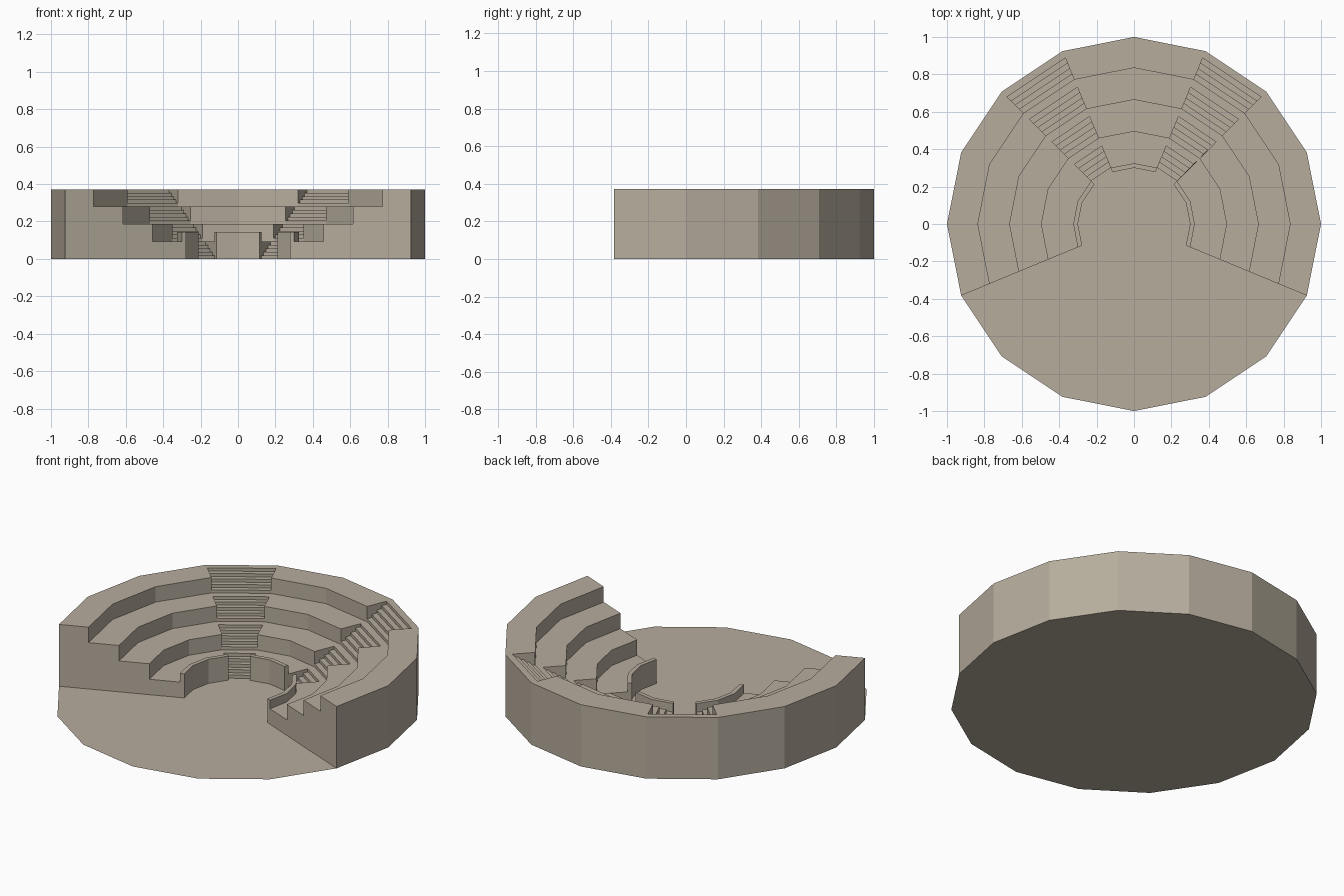
import bpy, bmesh, math

if "Cube" in bpy.data.objects:
    bpy.data.objects.remove(bpy.data.objects["Cube"])

STEP = 22.5            # the plan is a 16-sided polygon
RISE = 0.093           # height of one tier
INNER = [0.325, 0.495, 0.665, 0.835]   # front radius of each tier
WALL_IN, WALL_TOP = 0.30, 0.145        # low wall round the stage

stone = bpy.data.materials.new("warm grey stone")
stone.diffuse_color = (0.47, 0.415, 0.335, 1)
stone.use_nodes = True
stone.node_tree.nodes["Principled BSDF"].inputs["Base Color"].default_value = stone.diffuse_color


def finish(name, bm):
    mesh = bpy.data.meshes.new(name)
    bm.to_mesh(mesh)
    bm.free()
    mesh.materials.append(stone)
    obj = bpy.data.objects.new(name, mesh)
    bpy.context.collection.objects.link(obj)
    return obj


def sweep(name, profile, start, count, caps):
    """Sweep an (r, z) profile round the z axis; it starts and ends on the floor."""
    bm = bmesh.new()
    rings = []
    for i in range(count + 1):
        a = math.radians(start + i * STEP)
        rings.append([bm.verts.new((r * math.cos(a), r * math.sin(a), z))
                      for r, z in profile])
    for a, b in zip(rings, rings[1:]):
        for j in range(len(profile) - 1):
            bm.faces.new((a[j], b[j], b[j + 1], a[j + 1]))
    if caps:
        bm.faces.new(rings[0])
        bm.faces.new(rings[-1][::-1])
    # profile runs outwards over the top, so flip to face up and out
    bmesh.ops.reverse_faces(bm, faces=bm.faces[:])
    return finish(name, bm)


# Seating profile: stage wall, then four tiers
seat_profile = [(WALL_IN, 0), (WALL_IN, WALL_TOP), (INNER[0], WALL_TOP), (INNER[0], RISE)]
for k in range(1, 4):
    seat_profile += [(INNER[k], k * RISE), (INNER[k], (k + 1) * RISE)]
seat_profile += [(1, 4 * RISE), (1, 0)]

# Stair profile: a flight of small steps cut into each tier
STEPS, TREAD = 5, 0.0315
stair_profile = []
for k, r0 in enumerate(INNER):
    for s in range(STEPS):
        r = r0 + s * TREAD
        z = k * RISE + s * RISE / STEPS
        stair_profile += [(r, z), (r, z + RISE / STEPS)]
stair_profile += [(1, 4 * RISE), (1, 0)]

# Seating blocks and the two aisles between them
sweep("right_seating", seat_profile, -STEP, 3, True)
sweep("centre_seating", seat_profile, 67.5, 2, True)
sweep("left_seating", seat_profile, 135, 3, True)
sweep("right_stairs", stair_profile, 45, 1, False)
sweep("left_stairs", stair_profile, 112.5, 1, False)

# Flat stage floor
bm = bmesh.new()
bm.faces.new([bm.verts.new((math.cos(math.radians(i * STEP)),
                            math.sin(math.radians(i * STEP)), 0)) for i in range(16)])
finish("stage_floor", bm)
